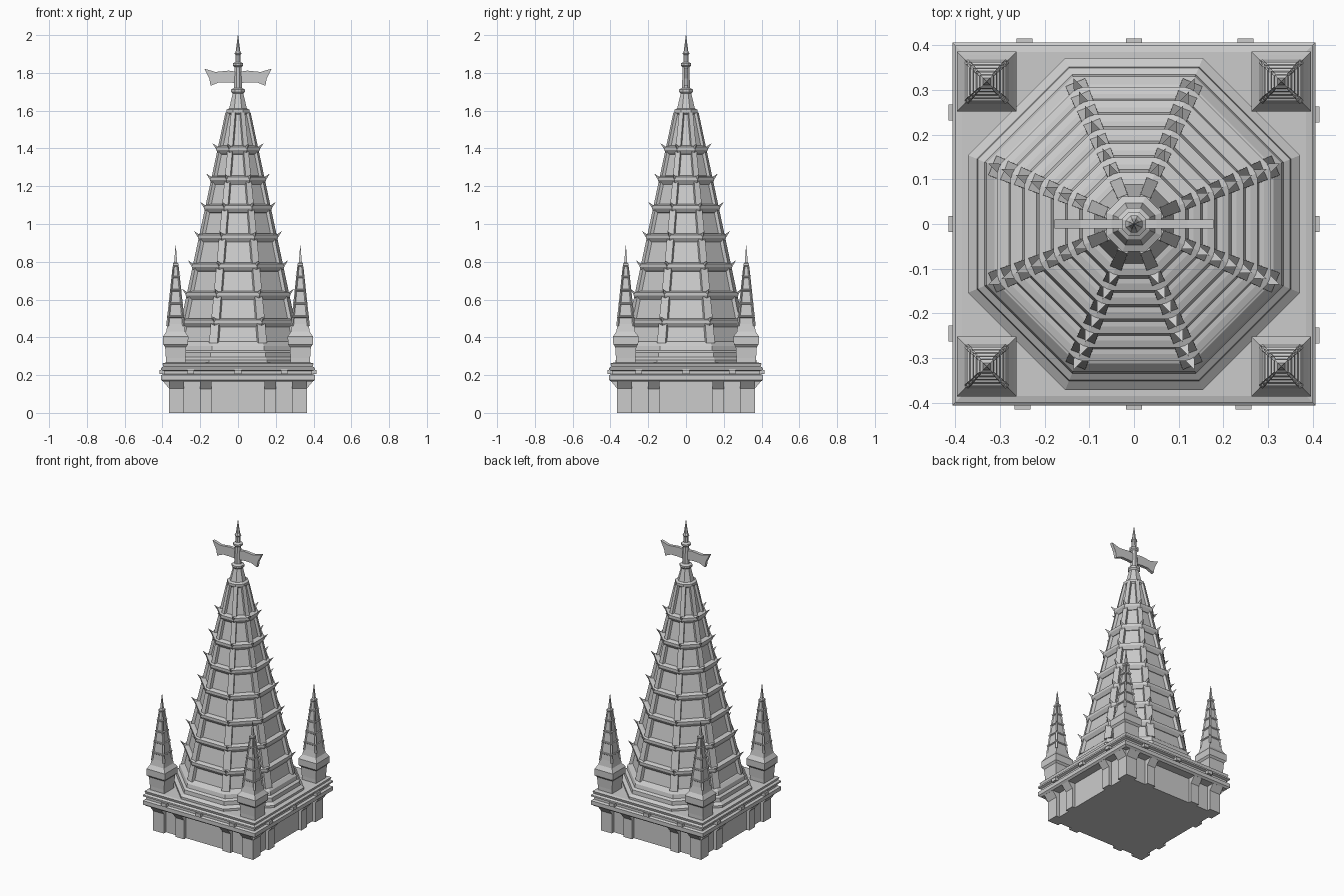
import bpy
from math import sin, cos, pi, radians

if "Cube" in bpy.data.objects:
    bpy.data.objects.remove(bpy.data.objects["Cube"])


def make(name, verts, faces):
    me = bpy.data.meshes.new(name)
    me.from_pydata(verts, [], faces)
    me.validate()
    ob = bpy.data.objects.new(name, me)
    bpy.context.collection.objects.link(ob)
    return ob


def loft(name, profile, sides, cx=0, cy=0):
    """Stack of regular polygons; profile = (apothem, z), flats face the axes."""
    verts, faces, n = [], [], sides
    for r, z in profile:
        R = max(r, 0.0008) / cos(pi / n)
        verts += [(cx + R * cos(2 * pi * (k + .5) / n), cy + R * sin(2 * pi * (k + .5) / n), z) for k in range(n)]
    for i in range(len(profile) - 1):
        for k in range(n):
            a, b = i * n + k, i * n + (k + 1) % n
            faces.append((a, b, b + n, a + n))
    faces.append(tuple(reversed(range(n))))
    faces.append(tuple(range(len(verts) - n, len(verts))))
    return make(name, verts, faces)


HEX = [(0, 3, 2, 1), (4, 5, 6, 7), (0, 1, 5, 4), (1, 2, 6, 5), (2, 3, 7, 6), (3, 0, 4, 7)]
HORN = [(0, 1, 3), (1, 2, 3), (2, 0, 3), (0, 2, 1)]


class Parts:
    """Collects many small solids into one object."""
    def __init__(self):
        self.v, self.f = [], []

    def add(self, verts, faces):
        o = len(self.v)
        self.v += verts
        self.f += [tuple(i + o for i in f) for f in faces]

    def box(self, x0, x1, y0, y1, z0, z1, turn=0):
        pts = [(x, y, z) for z in (z0, z1) for x, y in ((x0, y0), (x1, y0), (x1, y1), (x0, y1))]
        self.add(spin(pts, turn), HEX)


def spin(pts, a, cx=0, cy=0):
    return [(cx + x * cos(a) - y * sin(a), cy + x * sin(a) + y * cos(a), z) for x, y, z in pts]


def rib(parts, a, r0, z0, w0, r1, z1, w1, out, cx=0, cy=0):
    pts = []
    for r, z, w in ((r0, z0, w0), (r1, z1, w1)):
        pts += [(r - 2 * out, -w, z), (r + out, -w, z), (r + out, w, z), (r - 2 * out, w, z)]
    parts.add(spin(pts, a, cx, cy), HEX)


def horn(parts, a, r, z, s, cx=0, cy=0):
    pts = [(r - .2 * s, -.55 * s, z), (r, 0, z - .8 * s), (r - .2 * s, .55 * s, z), (r + 1.2 * s, 0, z + 1.0 * s)]
    parts.add(spin(pts, a, cx, cy), HORN)


# square base walls and corner / intermediate piers with flared brackets
loft("base_walls", [(.342, 0), (.342, .17)], 4)
piers = Parts()
for q in range(4):
    a = q * pi / 2
    for s in (-1, 1):
        lo, hi = sorted((s * .14, s * .2))
        piers.box(lo, hi, -.363, -.33, 0, .17, a)
        for u0, u1 in ((.14, .2), (.285, .363)):
            lo, hi = sorted((s * u0, s * u1))
            pts = [(lo, -.362, .125), (hi, -.362, .125), (hi, -.33, .125), (lo, -.33, .125),
                   (lo, -.397, .168), (hi, -.397, .168), (hi, -.33, .168), (lo, -.33, .168)]
            piers.add(spin(pts, a), HEX)
    piers.box(.285, .365, -.365, -.285, 0, .17, a)
make("wall_piers", piers.v, piers.f)

# square cornice with studs
loft("cornice", [(.395, .165), (.407, .175), (.407, .2), (.392, .206), (.392, .222),
                 (.407, .228), (.407, .238), (.395, .246), (.4, .262), (.385, .266)], 4)
studs = Parts()
for q in range(4):
    for u in (-.25, 0, .245):
        studs.box(u - .018, u + .018, -.416, -.385, .205, .227, q * pi / 2)
make("cornice_studs", studs.v, studs.f)

# octagonal plinth and spire
loft("spire_plinth", [(.372, .26), (.372, .28), (.352, .295), (.35, .32), (.335, .33),
                      (.33, .355), (.312, .375), (.3, .38)], 8)


def apothem(z):
    return .307 + (z - .37) * (.05 - .307) / (1.6 - .37)


loft("spire_body", [(apothem(.36), .36), (apothem(1.6), 1.6)], 8)
BANDS = [.485, .63, .78, .935, 1.09, 1.24, 1.4]
C8 = cos(pi / 8)
ribs, crockets = Parts(), Parts()
for k in range(8):
    a = (k + .5) * pi / 4
    rib(ribs, a, apothem(.37) / C8, .37, .024, apothem(1.59) / C8, 1.59, .012, .011)
    for z in BANDS:
        horn(crockets, a, apothem(z) / C8 + .014, z, .028)
make("spire_ribs", ribs.v, ribs.f)
make("spire_crockets", crockets.v, crockets.f)
for i, z in enumerate(BANDS):
    r = apothem(z)
    loft(f"spire_band_{i}", [(r - .01, z - .035), (r + .01, z - .03), (r + .024, z - .008),
                             (r + .024, z + .008), (r + .008, z + .014), (r - .02, z + .018)], 8)

# finial with winged cross arms
loft("finial", [(.05, 1.575), (.062, 1.588), (.062, 1.605), (.047, 1.612), (.028, 1.69), (.036, 1.7),
                (.036, 1.712), (.021, 1.72), (.018, 1.83), (.027, 1.838), (.027, 1.85), (.014, 1.858),
                (.013, 1.895), (.019, 1.903), (.012, 1.915), (.001, 2.0)], 8)
WING = [(0, 1.745), (.05, 1.75), (.10, 1.75), (.145, 1.732), (.152, 1.77),
        (.178, 1.822), (.12, 1.805), (.05, 1.812), (0, 1.805)]
n = len(WING)
for side, s in (("right", 1), ("left", -1)):
    v = [(s * x, y, z) for y in (-.01, .01) for x, z in WING]
    f = [tuple(range(n)), tuple(reversed(range(n, 2 * n)))]
    f += [((i + 1) % n, i, i + n, (i + 1) % n + n) for i in range(n)]
    if s < 0:
        f = [tuple(reversed(t)) for t in f]
    make(f"cross_arm_{side}", v, f)

# four corner pinnacles
PIN = [(.052, .26), (.052, .29), (.056, .35), (.066, .362), (.067, .405), (.06, .415),
       (.05, .43), (.043, .47), (.011, .775), (.015, .78), (.015, .79), (.008, .797), (.001, .885)]
for i, (sx, sy) in enumerate(((1, 1), (-1, 1), (-1, -1), (1, -1))):
    cx, cy = sx * .33, sy * .319
    loft(f"pinnacle_{i}", PIN, 4, cx, cy)
    trim = Parts()
    for k in range(4):
        a = radians(45 + 90 * k)
        rib(trim, a, .061, .46, .006, .016, .775, .003, .004, cx, cy)
        for z in (.51, .58, .65, .72):
            r = .043 - (z - .47) * .105
            horn(trim, a, r * 1.414 + .003, z, .007, cx, cy)
    make(f"pinnacle_trim_{i}", trim.v, trim.f)
    for j, z in enumerate((.51, .58, .65, .72)):
        r = .043 - (z - .47) * .105
        loft(f"pinnacle_band_{i}_{j}", [(r - .002, z - .009), (r + .005, z - .003),
                                        (r + .005, z + .003), (r - .002, z + .006)], 4, cx, cy)
